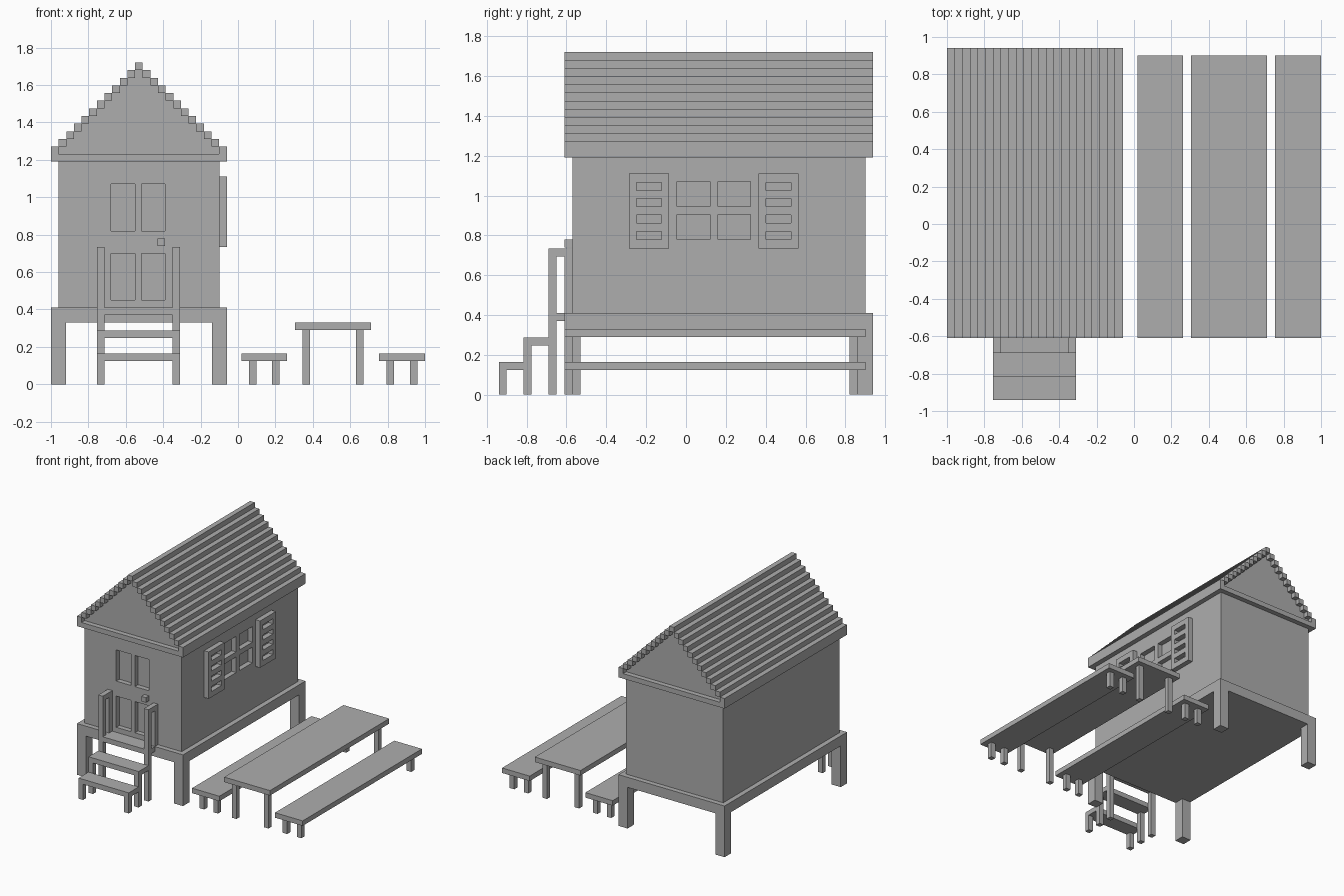
import bpy
import bmesh

cube = bpy.data.objects.get("Cube")
if cube:
    bpy.data.objects.remove(cube, do_unlink=True)

grey = bpy.data.materials.new("plain_grey")
grey.use_nodes = True
grey.diffuse_color = (0.42, 0.42, 0.42, 1)
grey.node_tree.nodes["Principled BSDF"].inputs["Base Color"].default_value = (0.42, 0.42, 0.42, 1)


def boxes(name, spans):
    """One object made of boxes, each given as x, y and z ranges."""
    bm = bmesh.new()
    for xs, ys, zs in spans:
        v = [[[bm.verts.new((x, y, z)) for z in zs] for y in ys] for x in xs]
        for i in (0, 1):
            bm.faces.new([v[i][0][0], v[i][1][0], v[i][1][1], v[i][0][1]])
            bm.faces.new([v[0][i][0], v[1][i][0], v[1][i][1], v[0][i][1]])
            bm.faces.new([v[0][0][i], v[1][0][i], v[1][1][i], v[0][1][i]])
    bmesh.ops.recalc_face_normals(bm, faces=bm.faces)
    mesh = bpy.data.meshes.new(name)
    bm.to_mesh(mesh)
    bm.free()
    mesh.materials.append(grey)
    obj = bpy.data.objects.new(name, mesh)
    bpy.context.collection.objects.link(obj)
    return obj


def cut(obj, spans):
    """Cut box-shaped openings and drop the cutter."""
    cutter = boxes("cutter", spans)
    cutter.hide_render = True
    mod = obj.modifiers.new("openings", "BOOLEAN")
    mod.operation = "DIFFERENCE"
    mod.solver = "EXACT"
    mod.object = cutter
    bpy.context.view_layer.objects.active = obj
    bpy.ops.object.modifier_apply(modifier=mod.name)
    bpy.data.objects.remove(cutter, do_unlink=True)


T = 0.04                                  # common board thickness
LEFT, RIGHT, FRONT, BACK = -1.0, -0.06, -0.61, 0.94
WALL_L, WALL_R, WALL_F, WALL_B = LEFT + T, RIGHT - T, FRONT + T, BACK - T

# Raised platform on corner posts
boxes("platform", [((LEFT, RIGHT), (FRONT, BACK), (0.33, 0.41))])
boxes("platform_legs", [((x, x + 0.08), (y, y + 0.08), (0, 0.33))
                        for x in (LEFT, RIGHT - 0.08) for y in (FRONT, BACK - 0.08)])

# Walls with pockets for door and window
door_x, door_z = (-0.715, -0.35), (0.41, 1.11)
win_y, win_z = (-0.085, 0.36), (0.735, 1.11)
walls = boxes("walls", [((WALL_L, WALL_R), (WALL_F, WALL_B), (0.41, 1.19))])
cut(walls, [(door_x, (WALL_F - T, WALL_F + T), door_z),
            ((WALL_R - T, WALL_R + T), win_y, win_z)])

# Panelled door and knob
door = boxes("door", [(door_x, (WALL_F, WALL_F + T), door_z)])
cut(door, [(x, (WALL_F - T, WALL_F + 2 * T), z)
           for x in ((-0.68, -0.55), (-0.515, -0.39))
           for z in ((0.45, 0.7), (0.82, 1.07))])
boxes("door_knob", [((-0.43, -0.39), (WALL_F - T, WALL_F), (0.74, 0.78))])

# Four-pane window
window = boxes("window_frame", [((WALL_R - T, WALL_R), win_y, win_z)])
cut(window, [((WALL_R - 2 * T, WALL_R + T), y, z)
             for y in ((-0.045, 0.12), (0.16, 0.325))
             for z in ((0.78, 0.905), (0.945, 1.07))])

# Slotted shutters
for side, y in (("front", -0.285), ("back", 0.365)):
    shutter = boxes(side + "_shutter", [((WALL_R, WALL_R + T), (y, y + 0.2), win_z)])
    cut(shutter, [((WALL_R - T, WALL_R + 2 * T), (y + 0.037, y + 0.163), (z, z + T))
                  for z in (0.78, 0.862, 0.944, 1.026)])

# Eave slab, stepped roof bars and stepped gable filling
STEPS = 11
b = (RIGHT - LEFT) / (2 * STEPS + 1)
boxes("eave_slab", [((LEFT, RIGHT), (FRONT, BACK), (1.19, 1.23))])
bars, fill = [], []
for i in range(STEPS + 1):
    z = (1.23 + i * b, 1.23 + (i + 1) * b)
    for x in {LEFT + i * b, RIGHT - (i + 1) * b} if i < STEPS else [LEFT + i * b]:
        bars.append(((x, x + b), (FRONT, BACK), z))
    if i < STEPS:
        fill.append(((LEFT + (i + 1) * b, RIGHT - (i + 1) * b), (WALL_F, WALL_B), z))
boxes("roof_bars", bars)
boxes("gable", fill)

# Entrance steps with handrails
SX = (-0.755, -0.31)
POSTS = ((SX[0], SX[0] + T), (SX[1] - T, SX[1]))
boxes("treads", [(SX, (-0.94, -0.815), (0.125, 0.165)),
                 (SX, (-0.815, -0.69), (0.248, 0.288)),
                 ((SX[0] + T, SX[1] - T), (-0.69, FRONT), (0.37, 0.41))])
boxes("step_legs", [(x, (y, y + T), (0, z)) for x in POSTS
                    for y, z in ((-0.94, 0.125), (-0.815, 0.248))])
rails = []
for x in POSTS:
    rails += [(x, (-0.69, -0.65), (0, 0.695)),
              (x, (FRONT, WALL_F), (0.41, 0.695)),
              (x, (-0.69, WALL_F), (0.695, 0.735)),
              (x, (-0.65, FRONT), (0.37, 0.41))]
boxes("handrails", rails)

# Long table and two benches
for name, x0, x1, top in (("left_bench", 0.755, 1.0, 0.165),
                          ("table", 0.305, 0.71, 0.33),
                          ("right_bench", 0.02, 0.262, 0.165)):
    boxes(name + "_top", [((x0, x1), (FRONT, WALL_B), (top - T, top))])
    boxes(name + "_legs", [((x, x + T), (y, y + T), (0, top - T))
                           for x in (x0 + T, x1 - 2 * T)
                           for y in (FRONT + T, WALL_B - 2 * T)])
